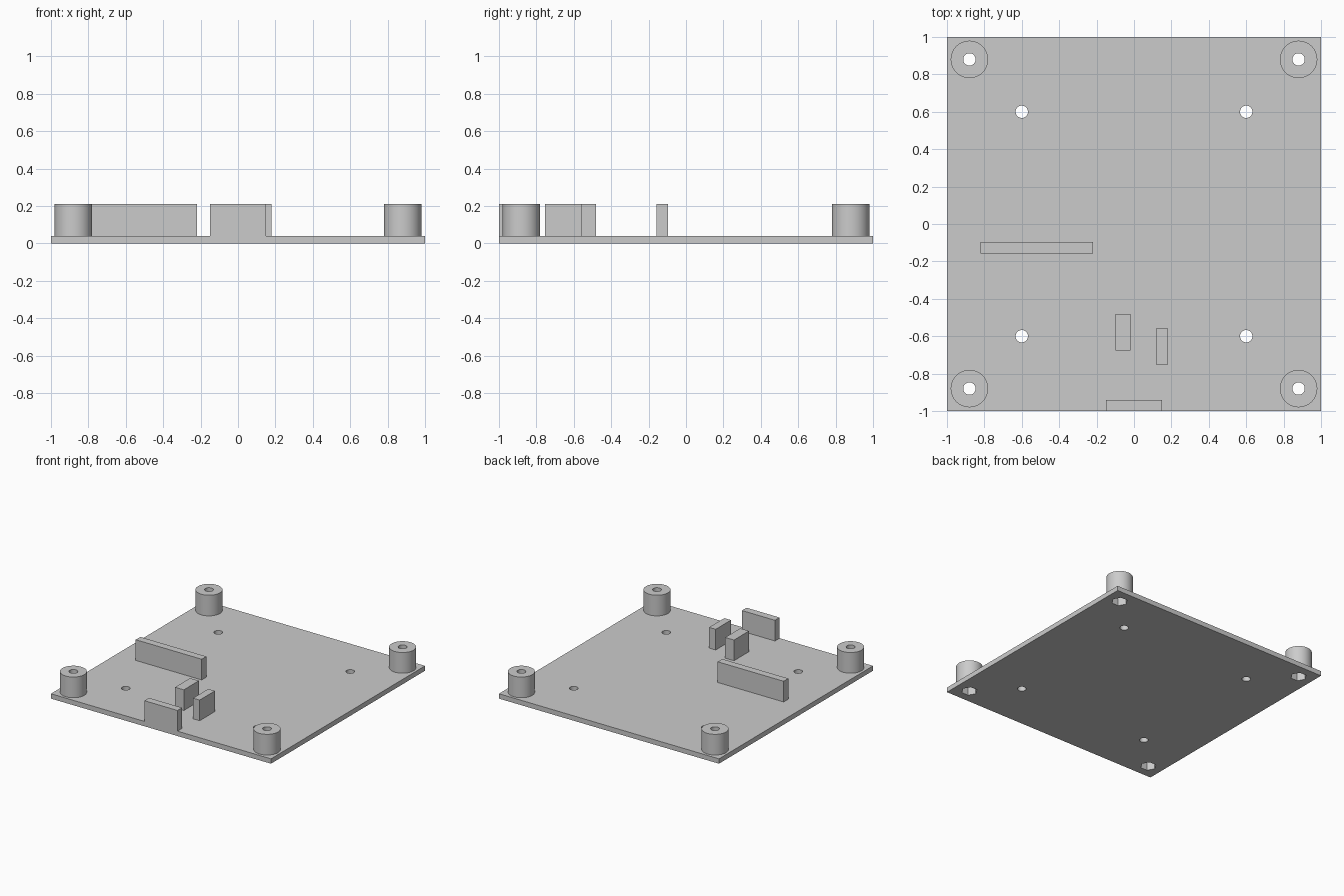
import bpy, math

cube = bpy.data.objects.get("Cube")
if cube:
    bpy.data.objects.remove(cube)

PLATE_TOP, TOP = 0.04, 0.21
CORNER, INNER = 0.88, 0.60
BORE, NUT, POST = 0.033, 0.061, 0.10
NUT_TOP = 0.11

grey = bpy.data.materials.new("plain_grey")
grey.use_nodes = True
grey.diffuse_color = (0.6, 0.6, 0.6, 1)
grey.node_tree.nodes["Principled BSDF"].inputs["Base Color"].default_value = (0.6, 0.6, 0.6, 1)


def finish(name):
    obj = bpy.context.object
    obj.name = name
    obj.data.materials.append(grey)
    return obj


def box(name, x0, x1, y0, y1, z0, z1):
    bpy.ops.mesh.primitive_cube_add(size=1, location=((x0 + x1) / 2, (y0 + y1) / 2, (z0 + z1) / 2))
    bpy.context.object.scale = (x1 - x0, y1 - y0, z1 - z0)
    bpy.ops.object.transform_apply(location=False, rotation=False, scale=True)
    return finish(name)


def cylinder(name, x, y, radius, z0, z1, sides=64, turn=0.0):
    bpy.ops.mesh.primitive_cylinder_add(vertices=sides, radius=radius, depth=z1 - z0,
                                        location=(x, y, (z0 + z1) / 2), rotation=(0, 0, turn))
    return finish(name)


def cut(obj, cutters):
    for cutter in cutters:
        cutter.hide_render = True
        mod = obj.modifiers.new("hole", "BOOLEAN")
        mod.operation, mod.solver, mod.object = "DIFFERENCE", "EXACT", cutter
        bpy.context.view_layer.objects.active = obj
        bpy.ops.object.modifier_apply(modifier=mod.name)
        bpy.data.objects.remove(cutter)


def smooth(obj):
    bpy.ops.object.select_all(action="DESELECT")
    obj.select_set(True)
    bpy.context.view_layer.objects.active = obj
    bpy.ops.object.shade_smooth_by_angle(angle=math.radians(30))


# Base plate with inner screw holes and hexagonal nut openings at the corners
plate = box("base_plate", -1, 1, -1, 1, 0, PLATE_TOP)
for side, sx in (("right", -1), ("left", 1)):
    for end, sy in (("front", -1), ("back", 1)):
        x, y = sx * CORNER, sy * CORNER
        cut(plate, [
            cylinder("screw_cutter", sx * INNER, sy * INNER, BORE, -0.1, 0.1, 32),
            cylinder("nut_cutter", x, y, NUT, -0.1, 0.1, 6, math.radians(30)),
        ])
        # Corner standoff: nut pocket below, narrow bore above
        post = cylinder(f"{end}_{side}_standoff", x, y, POST, PLATE_TOP, TOP)
        cut(post, [
            cylinder("bore_cutter", x, y, BORE, -0.1, 0.4, 32),
            cylinder("pocket_cutter", x, y, NUT, -0.1, NUT_TOP, 6, math.radians(30)),
        ])
        smooth(post)
smooth(plate)

# Upright support blocks
box("long_support", -0.82, -0.22, -0.157, -0.097, PLATE_TOP, TOP)
box("middle_support", -0.10, -0.02, -0.675, -0.48, PLATE_TOP, TOP)
box("side_support", 0.12, 0.18, -0.755, -0.557, PLATE_TOP, TOP)
box("front_support", -0.15, 0.15, -1, -0.94, PLATE_TOP, TOP)
